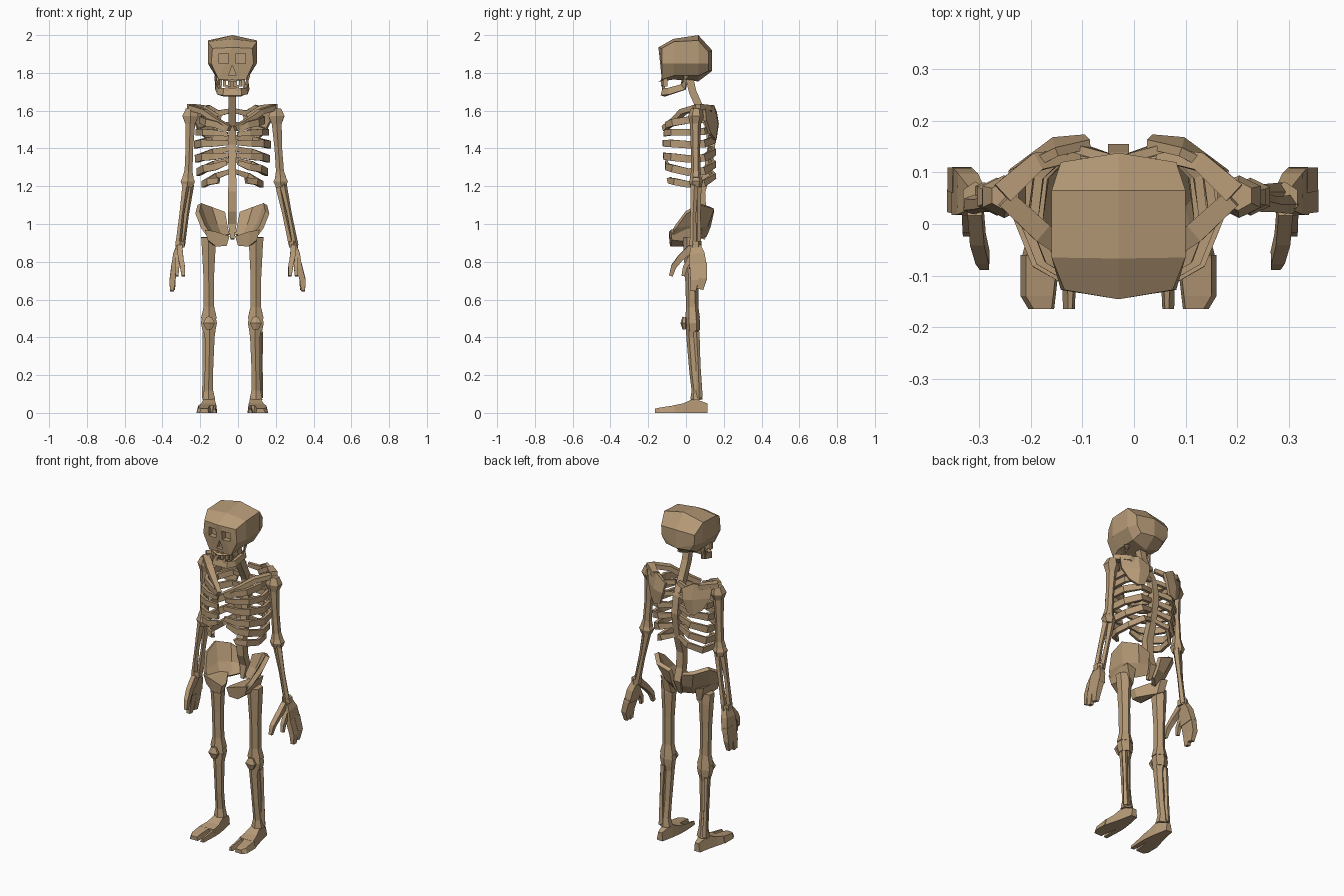
import bpy, bmesh, math
from mathutils import Vector

CX = -0.03  # body midline
bone_mat = bpy.data.materials.new("bone_tan")
bone_mat.diffuse_color = (0.47, 0.325, 0.185, 1)


def finish(name, bm):
    bmesh.ops.recalc_face_normals(bm, faces=bm.faces[:])
    me = bpy.data.meshes.new(name)
    bm.to_mesh(me)
    bm.free()
    me.materials.append(bone_mat)
    ob = bpy.data.objects.new(name, me)
    bpy.context.scene.collection.objects.link(ob)
    return ob


def loft(name, rings):
    """Skin a list of equal-length rings and cap both ends."""
    bm = bmesh.new()
    vs = [[bm.verts.new(p) for p in r] for r in rings]
    n = len(rings[0])
    for a, b in zip(vs, vs[1:]):
        for i in range(n):
            j = (i + 1) % n
            bm.faces.new((a[i], a[j], b[j], b[i]))
    caps = [bm.faces.new(vs[0]), bm.faces.new(vs[-1])]
    if n > 4:
        bmesh.ops.triangulate(bm, faces=caps)
    return finish(name, bm)


def bone(name, pts, radii, sides=6, ref=(0, 1, 0), s=1, up=None):
    """Sweep a polygon along points given as (offset from midline, y, z)."""
    P = [Vector((CX + s * p[0], p[1], p[2])) for p in pts]
    ref = Vector(ref)
    k = 1 / math.cos(math.pi / sides)
    rings = []
    for i, p in enumerate(P):
        t = (P[min(i + 1, len(P) - 1)] - P[max(i - 1, 0)]).normalized()
        a = ref.cross(t).normalized()
        b = t.cross(a)
        ra, rb = radii[i] if isinstance(radii, list) else radii
        rings.append([p + a * ra * k * math.cos((j + .5) * math.tau / sides)
                      + b * rb * k * math.sin((j + .5) * math.tau / sides) for j in range(sides)])
    return loft(name, rings)


def box(name, d0, d1, y0, y1, z0, z1, s=1):
    x0, x1 = CX + s * d0, CX + s * d1
    return loft(name, [[(x0, y0, z), (x1, y0, z), (x1, y1, z), (x0, y1, z)] for z in (z0, z1)])


def sheet(name, rows, thick, s=1):
    """Thick curved plate from rows of points."""
    bm = bmesh.new()
    vs = [[bm.verts.new((CX + s * x, y, z)) for x, y, z in r] for r in rows]
    for a, b in zip(vs, vs[1:]):
        for i in range(len(a) - 1):
            bm.faces.new((a[i], a[i + 1], b[i + 1], b[i]))
    ob = finish(name, bm)
    m = ob.modifiers.new("thickness", 'SOLIDIFY')
    m.thickness, m.offset = thick, 0
    return ob


# Skull: sections from face to back (y, top z, three side points, bottom z)
rings = []
for y, yc, zt, w1, z1, w2, z2, w3, z3, zb in [
        (-.128, -.146, 1.935, .105, 1.93, .112, 1.85, .072, 1.765, 1.752),
        (-.065, -.067, 1.98, .13, 1.965, .13, 1.85, .085, 1.785, 1.765),
        (.065, .065, 2.0, .13, 1.972, .13, 1.85, .09, 1.785, 1.755),
        (.12, .138, 1.92, .112, 1.91, .108, 1.85, .08, 1.81, 1.81)]:
    half = [(w1, y, z1), (w2, y, z2), (w3, y, z3)]
    rings.append([(CX, yc, zt)] + [(CX + d, v, z) for d, v, z in half] + [(CX, yc, zb)]
                 + [(CX - d, v, z) for d, v, z in reversed(half)])
skull = loft("skull", rings)

# Eye sockets and nose hole cut out of the skull
cutters = [box("eye_cutter", .02, .07, -.2, -.105, 1.85, 1.902, s) for s in (-1, 1)]
cutters.append(loft("nose_cutter", [[(CX - .02, y, 1.787), (CX + .02, y, 1.787), (CX, y, 1.84)]
                                    for y in (-.2, -.11)]))
bpy.context.view_layer.objects.active = skull
for c in cutters:
    m = skull.modifiers.new("hole", 'BOOLEAN')
    m.object, m.operation, m.solver = c, 'DIFFERENCE', 'EXACT'
    bpy.ops.object.modifier_apply(modifier=m.name)
    bpy.data.objects.remove(c)

# Lower jaw and teeth
jaw = [(.08, .0, 1.785), (.078, -.015, 1.725), (.068, -.09, 1.702), (.045, -.118, 1.697)]
bone("jaw", jaw + [(-x, y, z) for x, y, z in reversed(jaw)],
     [(.008, .014), (.01, .018), (.01, .018), (.012, .02)] + [(.012, .02), (.01, .018), (.01, .018), (.008, .014)],
     4, (.0, .3, 1))
for s in (-1, 1):
    for d, w in ((.006, .018), (.034, .016), (.055, .012)):
        box("upper_tooth", d, d + w, -.135 + d * .3, -.115 + d * .3, 1.728, 1.77, s)
    box("lower_tooth", .02, .036, -.128, -.11, 1.70, 1.735, s)

# Spine with its S-bend
bone("spine", [(0, .015, 1.79), (0, .035, 1.70), (0, .075, 1.61), (0, .12, 1.52), (0, .135, 1.42),
               (0, .115, 1.28), (0, .08, 1.17), (0, .085, 1.07), (0, .11, 1.0), (0, .09, .92)],
     [(.02, .02)] * 4 + [(.02, .02)] * 2 + [(.022, .022)] * 2 + [(.022, .02), (.01, .01)], 4)

# Ribs: (z at spine, side, front; widest offset; front end offset; front y; half height)
RIBS = [(1.60, 1.555, 1.495, .165, .03, -.105, .017),
        (1.53, 1.49, 1.475, .185, .025, -.112, .016),
        (1.46, 1.425, 1.43, .195, .02, -.118, .018),
        (1.40, 1.35, 1.365, .19, .02, -.115, .018),
        (1.34, 1.28, 1.325, .18, .03, -.105, .018),
        (1.28, 1.215, 1.245, .155, .075, -.09, .016)]
for s, side in ((-1, "right"), (1, "left")):
    for i, (zb, zs, zf, w, e, yf, h) in enumerate(RIBS):
        bone(f"rib_{i + 1}_{side}",
             [(.01, .125, zb), (w * .55, .15, zb * .6 + zs * .4), (w * .93, .095, zs), (w, .01, zs - .005),
              (w * .82, yf * .65, zs * .7 + zf * .3), (w * .5, yf * .95, (zs + zf) / 2), (e, yf, zf)],
             [(.009, h * .7), (.009, h), (.009, h * 1.1), (.009, h * 1.1), (.009, h * 1.1),
              (.009, h), (.007, h * .7)], 4, (0, 0, 1), s)

    # Shoulder girdle
    bone(f"collarbone_{side}", [(.015, -.115, 1.505), (.09, -.06, 1.55), (.15, -.015, 1.595), (.22, .05, 1.615)],
         [(.013, .015), (.016, .014), (.02, .014), (.018, .014)], 4, (0, 0, 1), s)
    bone(f"shoulder_ridge_{side}", [(.08, .135, 1.57), (.16, .12, 1.615), (.225, .06, 1.62)],
         [(.012, .012), (.018, .015), (.022, .016)], 4, (0, 0, 1), s)
    sheet(f"shoulder_blade_{side}", [
        [(.055, .155, 1.59), (.12, .14, 1.63), (.21, .095, 1.61)],
        [(.065, .165, 1.53), (.125, .16, 1.54), (.205, .1, 1.55)],
        [(.09, .155, 1.46), (.13, .152, 1.445), (.17, .125, 1.48)]], .018, s)

    # Arm: the far side hangs a little further out
    o = (0, 0, 0, 0) if s < 0 else (.012, .02, .045, .055)
    sh, el, wr, tip = (.22 + o[0], .235 + o[1], .278 + o[2], .318 + o[3])
    bone(f"upper_arm_{side}", [(sh, .055, 1.61), (sh + .002, .053, 1.57), (sh + .003, .05, 1.53),
                               ((sh + el) / 2, .05, 1.4), (el - .003, .052, 1.28), (el, .052, 1.245)],
         [(.026, .025), (.042, .036), (.026, .026), (.02, .021), (.021, .022), (.03, .027)], 6, s=s)
    bone(f"elbow_{side}", [(el, .053, 1.25), (el + .001, .053, 1.225), (el + .002, .053, 1.195)],
         [(.026, .024), (.038, .032), (.026, .026)], 6, s=s)
    for nm, q in (("outer", 1), ("inner", -1)):
        bone(f"forearm_{nm}_{side}", [(el + q * .012, .053 - q * .008, 1.21),
                                      ((el + wr) / 2 + q * .013, .05 - q * .012, 1.05),
                                      (wr + q * .01, .05 - q * .012, .885)],
             [(.017, .018), (.011, .013), (.014, .016)], 5, s=s)
    bone(f"wrist_{side}", [(wr, .05, .91), (wr, .05, .875)], (.024, .028), 6, s=s)

    # Hand: palm, two finger blocks and a thumb
    hand = [(wr, .05, .89), (wr + .015, .058, .84), (wr + .027, .064, .77)]
    bone(f"palm_{side}", hand, [(.016, .024), (.02, .04), (.019, .047)], 4, s=s)
    bone(f"front_fingers_{side}", [(wr + .025, .042, .79), (tip, .045, .70), (tip + .002, .038, .645)],
         [(.017, .022), (.015, .022), (.01, .014)], 4, s=s)
    bone(f"back_fingers_{side}", [(wr + .026, .085, .79), (tip - .002, .087, .71), (tip - .004, .075, .655)],
         [(.018, .025), (.016, .023), (.011, .017)], 4, s=s)
    bone(f"thumb_{side}", [(wr, .03, .875), (wr - .005, -.03, .82), (wr - .014, -.065, .775), (wr - .018, -.08, .725)],
         [(.014, .02), (.014, .016), (.013, .014), (.009, .01)], 4, s=s)
    bone(f"index_finger_{side}", [(wr + .014, .03, .83), (wr + .014, -.005, .77), (wr + .016, -.015, .725)],
         [(.012, .014), (.011, .012), (.008, .009)], 4, s=s)

    # Pelvis: flared wing and the heavy lower block
    sheet(f"hip_wing_{side}", [
        [(.04, .135, 1.06), (.115, .14, 1.085), (.175, .075, 1.105), (.185, .0, 1.06)],
        [(.03, .12, .99), (.085, .105, .99), (.14, .04, 1.0), (.155, -.055, .985)],
        [(.02, .1, .94), (.06, .06, .93), (.1, .005, .935), (.13, -.075, .95)]], .025, s)
    loft(f"hip_base_{side}", [[(CX + s * d, y, z) for d, y, z in r] for r in (
        [(.145, -.08, .97), (.145, .08, .98), (.125, .075, .9), (.13, -.075, .915)],
        [(.09, -.09, .96), (.09, .085, .96), (.085, .06, .88), (.085, -.08, .88)],
        [(.015, -.09, .935), (.015, -.05, .935), (.03, -.05, .885), (.03, -.085, .885)])])

    # Leg
    bone(f"thigh_{side}", [(.125, .025, .93), (.125, .028, .87), (.125, .03, .72), (.124, .033, .56), (.124, .035, .5)],
         [(.04, .036), (.036, .036), (.028, .03), (.028, .028), (.042, .034)], 6, s=s)
    bone(f"knee_{side}", [(.124, .035, .515), (.124, .036, .475), (.124, .038, .435)],
         [(.034, .03), (.042, .034), (.034, .03)], 6, s=s)
    bone(f"kneecap_{side}", [(.124, -.008, .508), (.124, -.012, .475), (.124, -.008, .442)],
         [(.014, .009), (.031, .015), (.014, .009)], 6, s=s)
    bone(f"shin_{side}", [(.122, .035, .46), (.12, .032, .4), (.124, .043, .22), (.126, .055, .12), (.125, .055, .07)],
         [(.036, .032), (.026, .026), (.022, .022), (.024, .022), (.034, .028)], 6, s=s)
    bone(f"calf_bone_{side}", [(.145, .055, .43), (.148, .065, .25), (.145, .07, .08)],
         [(.014, .014), (.01, .01), (.015, .016)], 5, s=s)

    # Foot: heel body and two toe blocks (y, inner, outer, height)
    for nm, secs in (("foot", [(.115, .105, .145, .05), (.04, .09, .16, .076), (-.015, .082, .175, .05),
                               (-.065, .08, .188, .04)]),
                     ("wide_toes", [(-.06, .113, .19, .04), (-.14, .122, .19, .028), (-.165, .125, .175, .022)]),
                     ("narrow_toe", [(-.06, .08, .11, .038), (-.165, .085, .108, .02)])):
        loft(f"{nm}_{side}", [[(CX + s * a, y, 0), (CX + s * b, y, 0),
                               (CX + s * (b - .01), y, h), (CX + s * (a + .005), y, h)] for y, a, b, h in secs])
